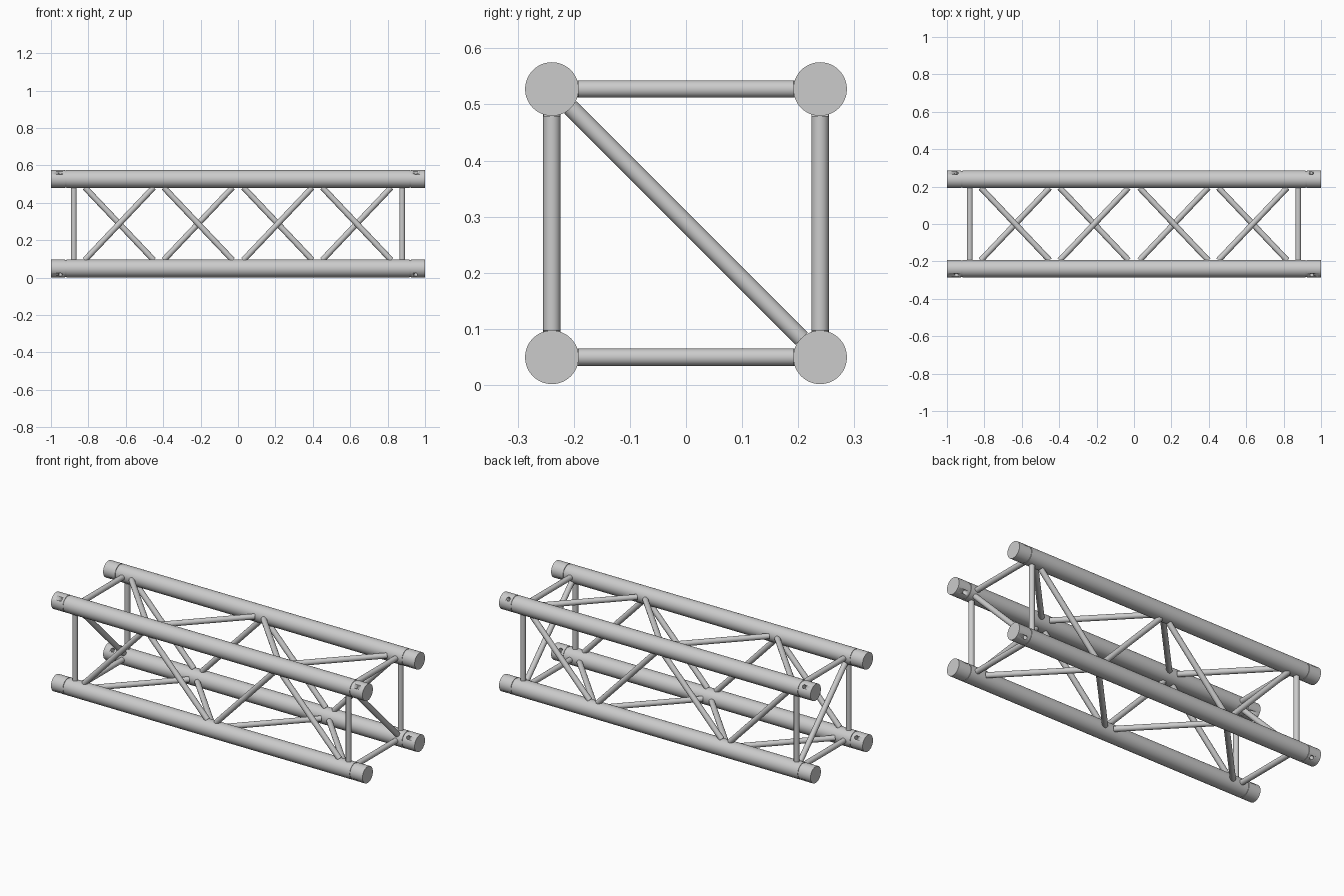
import bpy
import math
from mathutils import Vector

cube = bpy.data.objects.get("Cube")
if cube:
    bpy.data.objects.remove(cube, do_unlink=True)

metal = bpy.data.materials.new("light grey metal")
metal.use_nodes = True
GREY = (0.6, 0.6, 0.6, 1)
metal.diffuse_color = GREY
metal.node_tree.nodes["Principled BSDF"].inputs["Base Color"].default_value = GREY

HALF = 0.239      # half distance between chord centres
MID = 0.2885      # height of the truss axis
R = 0.0478        # chord radius
ROD = 0.0155      # rod radius
GAP = HALF - R    # rods stop at the chord surface


def rod(name, a, b, radius=ROD, sides=24):
    """Capped cylinder between two points, measured from the truss axis."""
    a, b = Vector(a), Vector(b)
    d = b - a
    bpy.ops.mesh.primitive_cylinder_add(
        vertices=sides, radius=radius, depth=d.length,
        location=(a + b) / 2 + Vector((0, 0, MID)),
        rotation=d.to_track_quat('Z', 'Y').to_euler())
    obj = bpy.context.object
    obj.name = name
    obj.data.materials.append(metal)
    bpy.ops.object.shade_smooth_by_angle(angle=math.radians(35))
    return obj


def drill(target, centre, direction):
    """Cut a round pin hole right through the target."""
    reach = Vector(direction).normalized() * 0.1
    cutter = rod("pin_cutter", Vector(centre) - reach, Vector(centre) + reach, 0.011, 16)
    cutter.hide_render = True
    bpy.context.view_layer.objects.active = target
    mod = target.modifiers.new("pin_hole", 'BOOLEAN')
    mod.operation = 'DIFFERENCE'
    mod.solver = 'EXACT'
    mod.object = cutter
    bpy.ops.object.modifier_apply(modifier=mod.name)
    bpy.data.objects.remove(cutter, do_unlink=True)


# Four chords, each with a grooved joint and a drilled end connector
for sy, yname in ((-1, "front"), (1, "back")):
    for sz, zname in ((-1, "bottom"), (1, "top")):
        y, z = sy * HALF, sz * HALF
        label = f"{yname}_{zname}"
        rod(f"{label}_chord", (-0.918, y, z), (0.918, y, z), R, 48)
        for sx, xname in ((-1, "right"), (1, "left")):
            rod(f"{label}_{xname}_groove", (sx * 0.91, y, z), (sx * 0.93, y, z), R - 0.003, 48)
            end = rod(f"{label}_{xname}_connector",
                      (sx * 0.924, y, z), (sx, y, z), R, 48)
            drill(end, (sx * 0.95, y, z), (0, sy, sz))

# End frames: two posts, two cross bars and one diagonal
for sx, xname in ((-1, "right"), (1, "left")):
    x = sx * 0.878
    for s, yname, zname in ((-1, "front", "bottom"), (1, "back", "top")):
        rod(f"{xname}_{yname}_post", (x, s * HALF, -GAP), (x, s * HALF, GAP))
        rod(f"{xname}_{zname}_bar", (x, -GAP, s * HALF), (x, GAP, s * HALF))
    rod(f"{xname}_end_diagonal", (x, -0.206, 0.206), (x, 0.206, -0.206))

# Zigzag lacing on all four sides; opposite sides mirror each other
for i, cx in enumerate((-0.635, -0.213, 0.213, 0.635)):
    lean = 0.184 if i % 2 == 0 else -0.184
    h = 0.194
    for s, yname, zname in ((-1, "front", "bottom"), (1, "back", "top")):
        k = -s * lean
        rod(f"{yname}_brace", (cx - k, s * HALF, -h), (cx + k, s * HALF, h))
        rod(f"{zname}_brace", (cx - k, -h, s * HALF), (cx + k, h, s * HALF))
